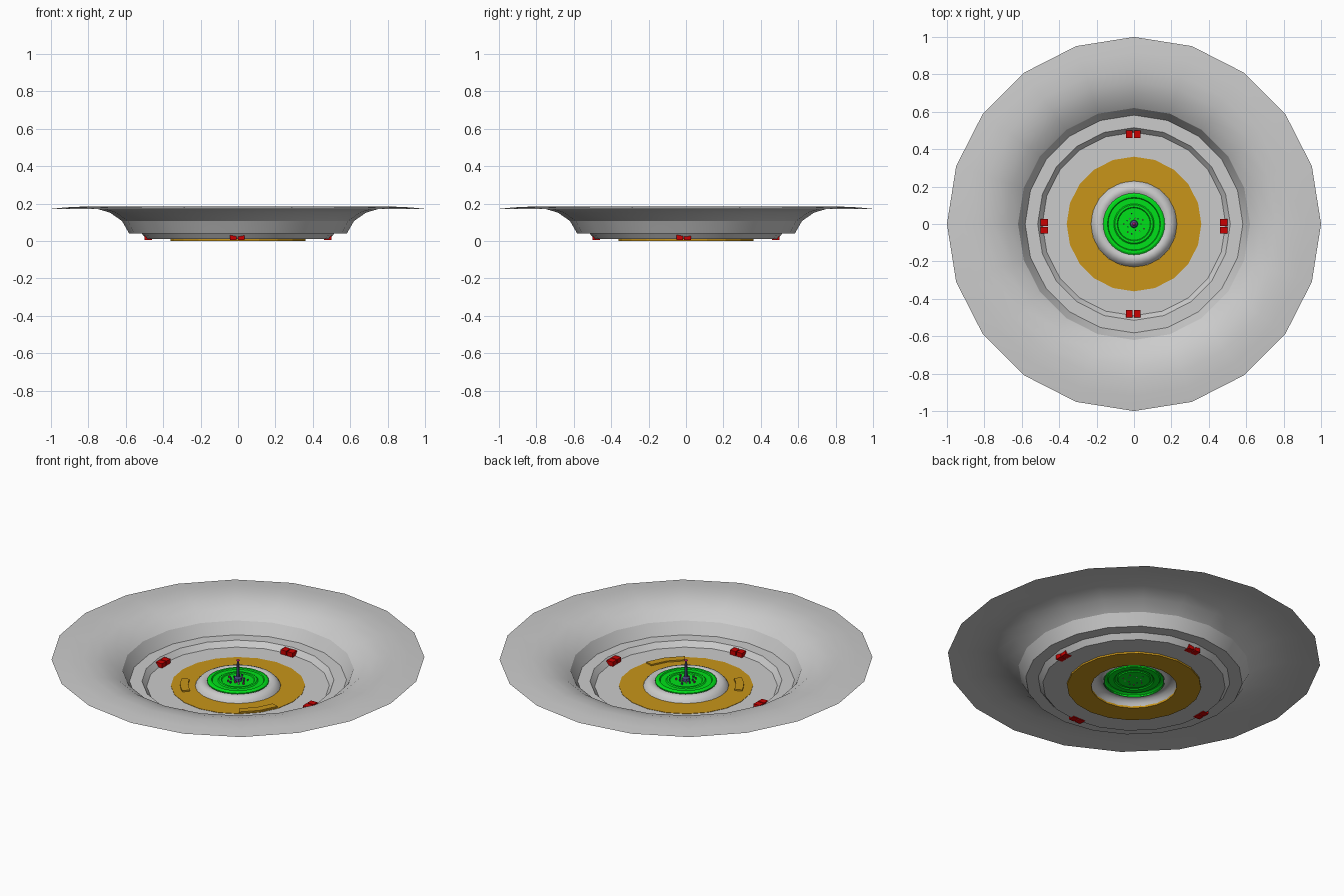
import bpy, bmesh, math, random
from math import radians, cos, sin, pi

if "Cube" in bpy.data.objects:
    bpy.data.objects.remove(bpy.data.objects["Cube"])

random.seed(4)


def material(name, rgb):
    m = bpy.data.materials.new(name)
    m.diffuse_color = (*rgb, 1)
    m.use_nodes = True
    m.node_tree.nodes["Principled BSDF"].inputs["Base Color"].default_value = m.diffuse_color
    return m


GOLD = material("gold", (0.58, 0.30, 0.01))
GREEN = material("green", (0.0, 0.75, 0.01))
RED = material("red", (0.6, 0.0, 0.0))
BLUE = material("slate_blue", (0.08, 0.08, 0.25))
PINK = material("magenta", (0.5, 0.01, 0.2))


def finish(name, bm, mat=None, smooth=None):
    me = bpy.data.meshes.new(name)
    bm.to_mesh(me)
    bm.free()
    ob = bpy.data.objects.new(name, me)
    bpy.context.collection.objects.link(ob)
    if mat:
        me.materials.append(mat)
    if smooth:
        bpy.ops.object.select_all(action='DESELECT')
        ob.select_set(True)
        bpy.context.view_layer.objects.active = ob
        bpy.ops.object.shade_smooth_by_angle(angle=radians(smooth))
    return ob


def lathe(name, profile, sides=20, mat=None, smooth=None, a0=0, a1=360, closed=False):
    """Revolve (radius, z) points about z; listed outside to inside faces up."""
    bm = bmesh.new()
    full = a1 - a0 == 360
    n = sides if full else sides + 1
    cols = []
    for i in range(n):
        a = radians(a0 + (a1 - a0) * i / sides)
        cols.append([bm.verts.new((r * cos(a), r * sin(a), z)) for r, z in profile])
    m = len(profile)
    for i in range(sides):
        p, q = cols[i], cols[(i + 1) % n]
        for j in range(m if closed else m - 1):
            k = (j + 1) % m
            bm.faces.new((p[j], q[j], q[k], p[k]))
    if closed and not full:
        bm.faces.new(cols[0])
        bm.faces.new(cols[-1][::-1])
    bmesh.ops.remove_doubles(bm, verts=bm.verts, dist=1e-5)
    return finish(name, bm, mat, smooth)


def box(name, center, size, mat, turn=0):
    bm = bmesh.new()
    bmesh.ops.create_cube(bm, size=1)
    for v in bm.verts:
        x, y, z = (c * s for c, s in zip(v.co, size))
        v.co = (x * cos(turn) - y * sin(turn) + center[0],
                x * sin(turn) + y * cos(turn) + center[1], z + center[2])
    return finish(name, bm, mat)


# Thin bowl: wide rim, curved wall, lower step and flat floor
lathe("bowl", [(1.0, .172), (.92, .180), (.83, .184), (.76, .174), (.685, .152),
               (.62, .107), (.60, .072), (.582, .04), (.515, .04), (.49, .01),
               (.36, .01)], smooth=25)

# Gold ring set in the floor, with two raised curved blocks
lathe("gold_ring", [(.36, .0), (.36, .012), (.23, .012), (.23, .0)], mat=GOLD, closed=True)
lathe("left_curved_block", [(.31, .004), (.31, .020), (.267, .020), (.267, .004)],
      4, GOLD, a0=201, a1=231, closed=True)
lathe("right_curved_block", [(.354, .004), (.354, .020), (.310, .020), (.310, .004)],
      2, GOLD, a0=-54, a1=-18, closed=True)

# Rounded grey collar around the centre
lathe("collar", [(.23, .010), (.222, .024), (.208, .038), (.19, .045), (.175, .042),
                 (.16, .034)], 32, smooth=40)

# Green terraced disc
lathe("green_disc", [(.165, .030), (.165, .042), (.155, .048), (.142, .048), (.138, .042),
                     (.108, .042), (.102, .047), (.09, .047), (.086, .042), (0, .042)],
      32, GREEN, smooth=30)

# Central spire with its finial
lathe("spire", [(.022, .042), (.020, .058), (.010, .066), (.007, .14), (.003, .155), (0, .178)],
      8, BLUE)
lathe("finial", [(0, .150), (.010, .160), (0, .170)], 8, PINK)

# Small blocks scattered around the spire
for i in range(14):
    a, r = 2 * pi * i / 14, random.uniform(.03, .06)
    box(f"small_block_{i}", (r * cos(a), r * sin(a), .047), (.007, .007, .012),
        random.choice((BLUE, PINK, None)), a)

# Red pairs of blocks at the four sides of the floor
for side, (a, shift) in enumerate(((0, -.013), (90, .004), (180, .013), (270, -.004))):
    t = radians(a)
    for k, off in enumerate((-.021, .021)):
        r, s = .481, off + shift
        box(f"red_block_{side}_{k}", (r * cos(t) - s * sin(t), r * sin(t) + s * cos(t), .021),
            (.04, .036, .03), RED, t)
